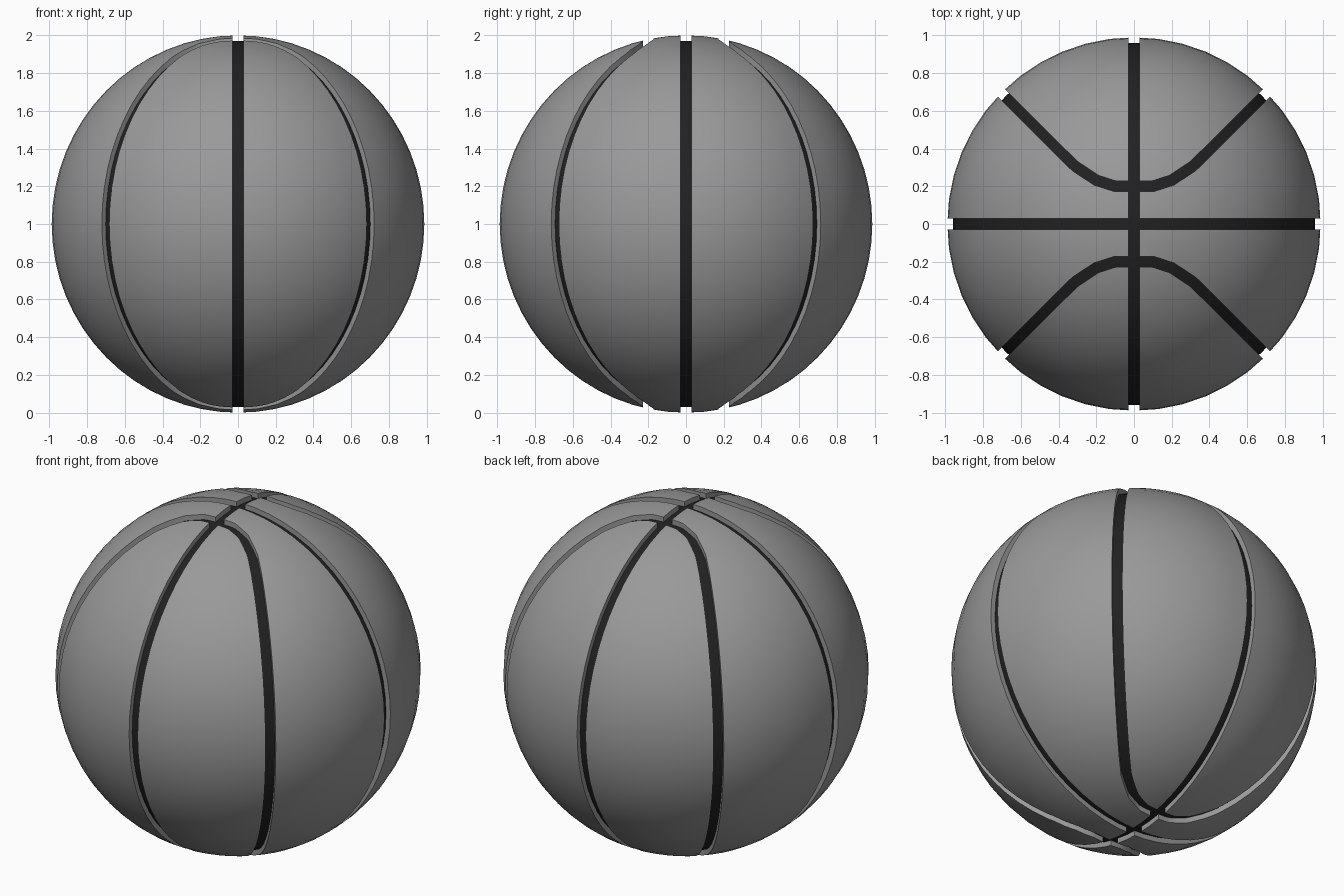
import bpy, bmesh
from mathutils import Vector

if "Cube" in bpy.data.objects:
    bpy.data.objects.remove(bpy.data.objects["Cube"])

GROOVE = 0.056


def material(name, value):
    m = bpy.data.materials.new(name)
    m.use_nodes = True
    colour = (value, value, value, 1)
    m.diffuse_color = colour
    m.node_tree.nodes["Principled BSDF"].inputs["Base Color"].default_value = colour
    return m


def ellipsoid(name, width, height, mat):
    bpy.ops.mesh.primitive_uv_sphere_add(segments=48, ring_count=32, location=(0, 0, 1))
    ob = bpy.context.object
    ob.name = name
    ob.scale = (width, width, height)
    bpy.ops.object.transform_apply(location=True, scale=True)
    ob.data.materials.append(mat)
    return ob


def groove_cutter(path):
    """Upright strip of constant width that follows a path seen from above."""
    pts = [Vector(p) for p in path]
    left, right = [], []
    for i, p in enumerate(pts):
        a = (p - pts[i - 1]).normalized() if i else (pts[1] - p).normalized()
        b = (pts[i + 1] - p).normalized() if i < len(pts) - 1 else a
        t = (a + b).normalized()
        n = Vector((-t.y, t.x)) * (GROOVE / 2 / t.dot(a))
        left.append(p + n)
        right.append(p - n)
    bm = bmesh.new()
    rings = [[bm.verts.new((q.x, q.y, z)) for q, z in
              ((l, -0.5), (r, -0.5), (r, 2.5), (l, 2.5))] for l, r in zip(left, right)]
    for s, e in zip(rings, rings[1:]):
        for k in range(4):
            bm.faces.new((s[k], s[k - 1], e[k - 1], e[k]))
    bm.faces.new(rings[0])
    bm.faces.new(rings[-1])
    bmesh.ops.recalc_face_normals(bm, faces=bm.faces)
    me = bpy.data.meshes.new("groove_cutter")
    bm.to_mesh(me)
    bm.free()
    ob = bpy.data.objects.new("groove_cutter", me)
    bpy.context.collection.objects.link(ob)
    ob.hide_render = True
    return ob


# Skin panels and the dark core that shows in the grooves
panels = ellipsoid("ball_panels", 0.989, 1.0, material("ball grey", 0.32))
core = ellipsoid("seam_core", 0.96, 0.97, material("seam black", 0.015))

# Two straight seams and a mirrored pair of bent seams
half = [(0.1, 0.2), (0.2, 0.232), (0.31, 0.305), (0.38, 0.372), (1.2, 1.192)]
bend = [(-x, y) for x, y in reversed(half)] + half
paths = [[(-1.2, 0), (1.2, 0)], [(0, -1.2), (0, 1.2)],
         bend, [(x, -y) for x, y in bend]]

bpy.context.view_layer.objects.active = panels
for path in paths:
    cutter = groove_cutter(path)
    mod = panels.modifiers.new("groove", "BOOLEAN")
    mod.operation = "DIFFERENCE"
    mod.solver = "EXACT"
    mod.object = cutter
    bpy.ops.object.modifier_apply(modifier=mod.name)
    bpy.data.objects.remove(cutter)

for ob in (panels, core):
    bpy.ops.object.select_all(action="DESELECT")
    ob.select_set(True)
    bpy.context.view_layer.objects.active = ob
    bpy.ops.object.shade_smooth_by_angle(angle=0.6)
